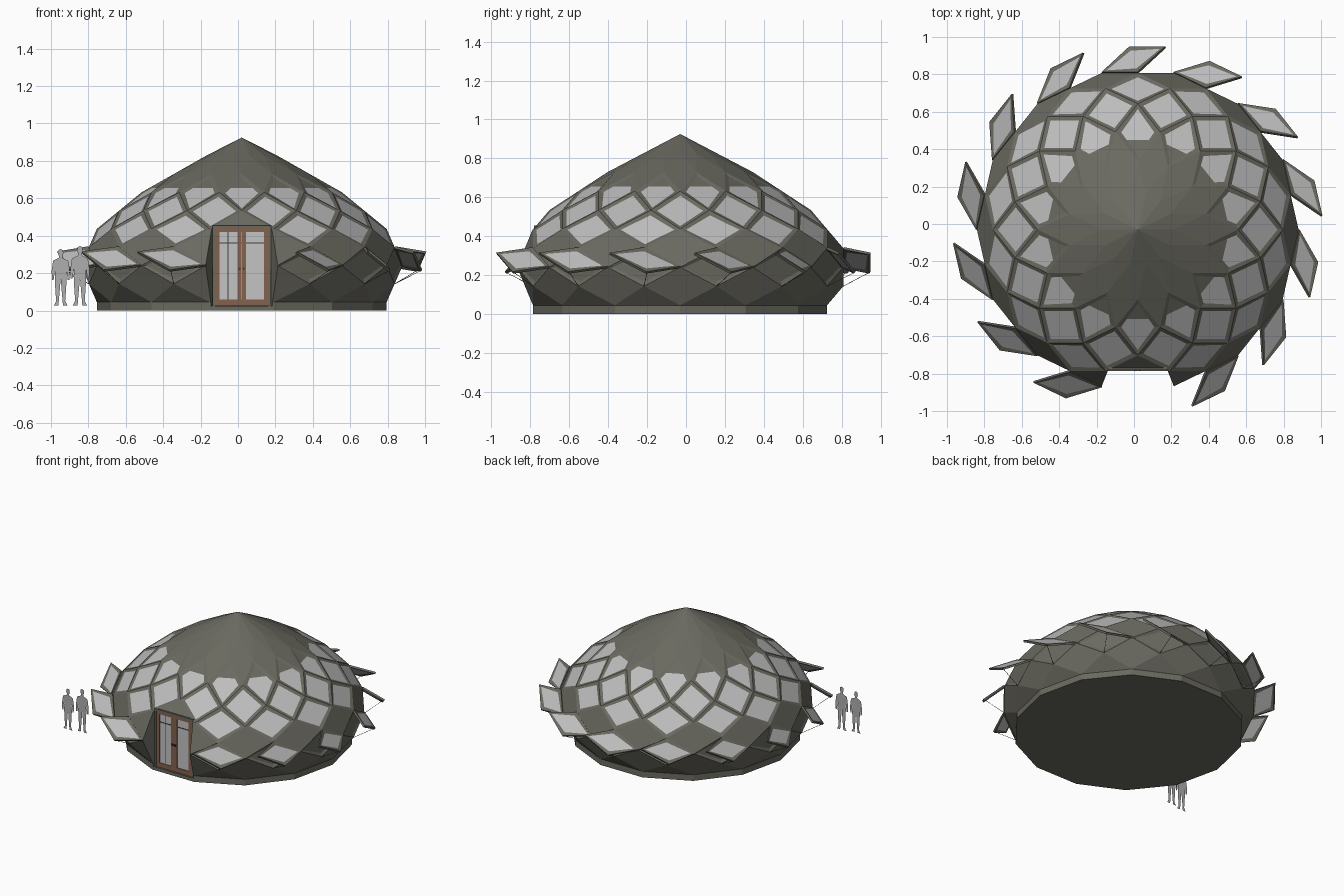
import bpy, bmesh, math
from mathutils import Vector, Matrix

if "Cube" in bpy.data.objects:
    bpy.data.objects.remove(bpy.data.objects["Cube"])

CX, CY = 0.02, -0.03          # dome centre
N, R, TOP, H = 14, 0.86, 0.925, 0.0978
STEP = 2 * math.pi / N
EAVE = 0.655                  # solid roof cap reaches down to this height


def material(name, r, g, b):
    m = bpy.data.materials.new(name)
    m.diffuse_color = (r, g, b, 1)
    m.use_nodes = True
    m.node_tree.nodes["Principled BSDF"].inputs["Base Color"].default_value = m.diffuse_color
    return m


SHELL = material("olive_grey_shell", 0.145, 0.143, 0.118)
GLASS = material("pale_glass", 0.51, 0.51, 0.51)
WOOD = material("brown_wood", 0.23, 0.12, 0.075)
DOORGLASS = material("door_glass", 0.55, 0.55, 0.55)
DARK = material("dark_metal", 0.05, 0.05, 0.043)
FIGURE = material("figure_grey", 0.43, 0.43, 0.43)


def make(name, bm, *mats):
    me = bpy.data.meshes.new(name)
    bm.to_mesh(me)
    bm.free()
    ob = bpy.data.objects.new(name, me)
    bpy.context.collection.objects.link(ob)
    for m in mats:
        me.materials.append(m)
    return ob


def box(name, x0, x1, y0, y1, z0, z1, mat):
    bm = bmesh.new()
    bmesh.ops.create_cube(bm, size=1)
    for v in bm.verts:
        v.co = Vector((x0 if v.co.x < 0 else x1,
                       y0 if v.co.y < 0 else y1,
                       z0 if v.co.z < 0 else z1))
    return make(name, bm, mat)


def point(k, j):
    """Vertex j of ring k of the polar zonohedron; odd rings turn half a step."""
    a = -math.pi / 2 + (j + 0.5 * (k % 2)) * STEP
    r = R * math.sin(math.pi * k / N)
    return Vector((CX + r * math.cos(a), CY + r * math.sin(a), TOP - H * k))


# Dome shell: rings of flat diamonds, closed by a low plinth
bm = bmesh.new()
ring = [[bm.verts.new(point(0, 0))] * N]
for k in range(1, 10):
    ring.append([bm.verts.new(point(k, j)) for j in range(N)])
foot = [bm.verts.new((v.co.x, v.co.y, 0)) for v in ring[9]]
glazed, openings = [], []
for k in range(1, 9):
    for j in range(N):
        a, b = (j - 1, j) if k % 2 else (j, (j + 1) % N)
        f = bm.faces.new((ring[k - 1][j], ring[k][a], ring[k + 1][j], ring[k][b]))
        if k in (3, 4) or (k == 5 and j):
            glazed.append(f)
        elif k == 7 and j:
            openings.append(f)
for j in range(N):
    bm.faces.new((ring[8][j], ring[9][j - 1], ring[9][j]))
    bm.faces.new((ring[9][j - 1], foot[j - 1], foot[j], ring[9][j]))
bm.faces.new(foot)
bmesh.ops.recalc_face_normals(bm, faces=bm.faces[:])
bmesh.ops.inset_individual(bm, faces=glazed, thickness=0.031, depth=-0.005)
bmesh.ops.inset_individual(bm, faces=openings, thickness=0.025, depth=-0.008)
for f in glazed:
    f.material_index = 1
# the roof cap covers the upper part of the top window row
top_row = [f for f in glazed if f.calc_center_median().z > 0.6]
edges = list({e for f in top_row for e in f.edges})
verts = list({v for f in top_row for v in f.verts})
bmesh.ops.bisect_plane(bm, geom=top_row + edges + verts, dist=1e-5,
                       plane_co=(0, 0, EAVE), plane_no=(0, 0, 1))
for f in bm.faces:
    if f.calc_center_median().z > EAVE:
        f.material_index = 0
dome = make("dome_shell", bm, SHELL, GLASS)

# Splayed doorway cut into the front
DY = CY - 0.735
cutter = box("doorway_cutter", -1, 1, -1, DY, 0.025, 0.455, SHELL)
for v in cutter.data.vertices:
    half = 0.157 if v.co.y > -0.9 else 0.245
    if v.co.z > 0.3:
        half -= 0.005
    v.co.x = CX + math.copysign(half, v.co.x)
mod = dome.modifiers.new("doorway", 'BOOLEAN')
mod.operation = 'DIFFERENCE'
mod.solver = 'EXACT'
mod.object = cutter
bpy.context.view_layer.objects.active = dome
dome.select_set(True)
bpy.ops.object.modifier_apply(modifier=mod.name)
bpy.data.objects.remove(cutter)

# Open diamond windows, hinged on one upper edge, with thin stays
bm = bmesh.new()
stays = bmesh.new()
for j in range(1, N):
    t, s, other = point(6, j), point(7, j), point(7, j - 1)
    swing = Matrix.Rotation(math.radians(-56), 3, (s - t).normalized()) @ (other - t)
    swing *= 0.95
    quad = [t, s, s + swing, t + swing]
    n = (s - t).cross(swing).normalized() * 0.007
    up = [bm.verts.new(p + n) for p in quad]
    dn = [bm.verts.new(p - n) for p in quad]
    faces = [bm.faces.new(up), bm.faces.new(dn[::-1])]
    sides = [bm.faces.new((up[i], dn[i], dn[(i + 1) % 4], up[(i + 1) % 4]))
             for i in range(4)]
    bmesh.ops.recalc_face_normals(bm, faces=faces + sides)
    bmesh.ops.inset_individual(bm, faces=faces, thickness=0.029, depth=-0.003)
    for f in faces:
        f.material_index = 1
    # stay from the outer low corner down to the sill
    p, q = s + swing * 0.97, point(8, j)
    d = q - p
    bmesh.ops.create_cone(stays, segments=6, radius1=0.0014, radius2=0.0014,
                          depth=d.length, cap_ends=True,
                          matrix=Matrix.Translation((p + q) / 2)
                          @ d.to_track_quat('Z', 'Y').to_matrix().to_4x4())
make("open_windows", bm, SHELL, GLASS)
make("window_stays", stays, DARK)

# Double door: glass behind wooden stiles and rails
X0, X1, Z0, Z1 = CX - 0.146, CX + 0.146, 0.027, 0.442
box("door_glass", X0, X1, DY - 0.006, DY + 0.002, Z0, Z1, DOORGLASS)
for name, x0, x1 in (("left_stile", X0 + 0.004, X0 + 0.026),
                     ("right_stile", X1 - 0.026, X1 - 0.004),
                     ("middle_stile_left", CX - 0.024, CX - 0.001),
                     ("middle_stile_right", CX + 0.001, CX + 0.024)):
    box(name, x0, x1, DY - 0.012, DY, Z0, Z1, WOOD)
for name, z0, z1 in (("door_bottom_rail", Z0, 0.06), ("door_top_rail", 0.42, Z1)):
    box(name, X0, X1, DY - 0.011, DY, z0, z1, WOOD)
box("door_glazing_bar", X0 + 0.02, X1 - 0.02, DY - 0.009, DY, 0.359, 0.364, DARK)
box("left_leaf_bar", CX - 0.077, CX - 0.072, DY - 0.009, DY, 0.06, 0.42, DARK)
for side in (-1, 1):
    x = CX + side * 0.011
    box("door_handle", x - 0.005, x + 0.005, DY - 0.02, DY - 0.01, 0.217, 0.231, DARK)
    # trim around the door
    e = CX + side * 0.15
    box("door_side_trim", e - 0.007, e + 0.007, DY - 0.016, DY, 0.025, 0.452, SHELL)
box("door_head_trim", CX - 0.157, CX + 0.157, DY - 0.016, DY, 0.44, 0.455, SHELL)

# Two flat standing figures beside the dome
HALF = [(0, 0.47), (0.04, 0.0), (0.12, 0.0), (0.08, 0.08), (0.095, 0.28), (0.105, 0.48),
        (0.10, 0.64), (0.125, 0.45), (0.155, 0.45), (0.16, 0.62), (0.135, 0.79),
        (0.035, 0.84), (0.03, 0.87), (0.05, 0.92), (0.038, 0.98), (0, 1.0)]
outline = HALF + [(-x, z) for x, z in HALF[-2:0:-1]]
for name, x, z, h, y in (("left_figure", -0.948, 0.027, 0.302, -0.635),
                         ("right_figure", -0.845, 0.027, 0.318, -0.615)):
    bm = bmesh.new()
    bm.faces.new([bm.verts.new((x + px * h, y, z + pz * h)) for px, pz in outline])
    make(name, bm, FIGURE)
